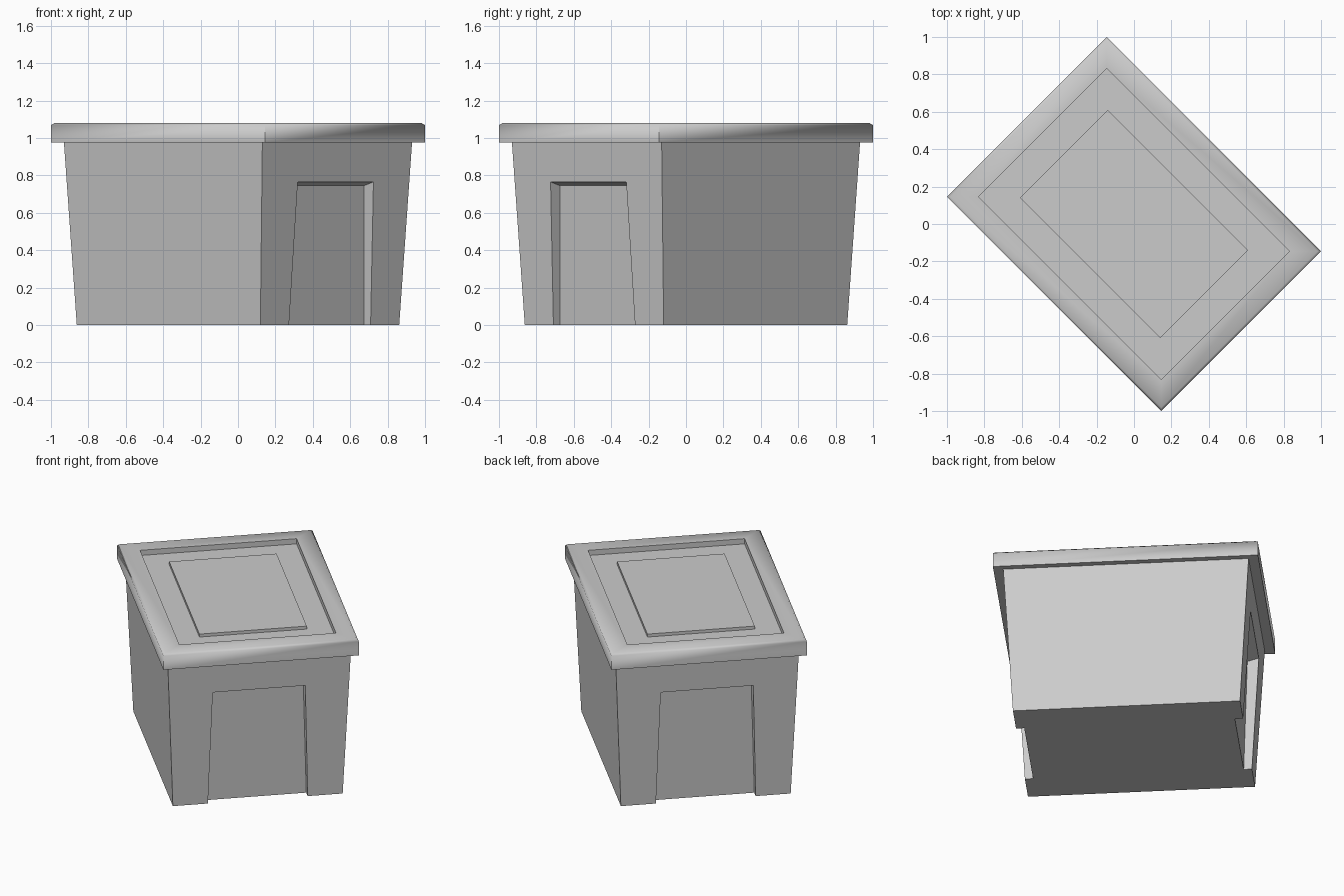
import bpy
import bmesh
import math

if "Cube" in bpy.data.objects:
    bpy.data.objects.remove(bpy.data.objects["Cube"])

TURN = -math.pi / 4  # the bin stands diagonally

grey = bpy.data.materials.new("light_grey")
grey.use_nodes = True
colour = (0.6, 0.6, 0.6, 1)
grey.diffuse_color = colour
grey.node_tree.nodes["Principled BSDF"].inputs["Base Color"].default_value = colour


def loft(name, rings):
    """Skin a stack of four-cornered rings and cap both ends."""
    bm = bmesh.new()
    loops = [[bm.verts.new(p) for p in ring] for ring in rings]
    for a, b in zip(loops, loops[1:]):
        for i in range(4):
            j = (i + 1) % 4
            bm.faces.new((a[i], a[j], b[j], b[i]))
    bm.faces.new(loops[0][::-1])
    bm.faces.new(loops[-1])
    bmesh.ops.recalc_face_normals(bm, faces=bm.faces)
    mesh = bpy.data.meshes.new(name)
    bm.to_mesh(mesh)
    bm.free()
    mesh.materials.append(grey)
    obj = bpy.data.objects.new(name, mesh)
    obj.rotation_euler.z = TURN
    bpy.context.collection.objects.link(obj)
    return obj


def rect(u, v, z):
    return [(-u, -v, z), (u, -v, z), (u, v, z), (-u, v, z)]


# Tapered body
body = loft("body", [rect(0.694, 0.525, 0), rect(0.75, 0.566, 0.975)])

# Sloping panel recess in each end wall
cutters = []
for name, side in (("front_recess", 1), ("back_recess", -1)):
    def section(inner, outer, half, z_in, z_out):
        return [(side * inner, -half, z_in), (side * outer, -half, z_out),
                (side * outer, half, z_out), (side * inner, half, z_in)]

    cutter = loft(name, [section(0.642, 0.79, 0.31, -0.05, -0.05),
                         section(0.668, 0.808, 0.286, 0.745, 0.785)])
    cutter.hide_render = True
    cut = body.modifiers.new(name, "BOOLEAN")
    cut.operation = "DIFFERENCE"
    cut.solver = "EXACT"
    cut.object = cutter
    cutters.append(cutter)

bpy.context.view_layer.update()
evaluated = body.evaluated_get(bpy.context.evaluated_depsgraph_get())
cut_mesh = bpy.data.meshes.new_from_object(evaluated)
body.modifiers.clear()
body.data = cut_mesh
for cutter in cutters:
    bpy.data.objects.remove(cutter)

# Lid with bevelled rim, sunken channel and raised centre panel
lid = loft("lid", [
    rect(0.81, 0.604, 0.975),
    rect(0.81, 0.604, 1.068),
    rect(0.797, 0.591, 1.08),
    rect(0.69, 0.484, 1.08),
    rect(0.69, 0.484, 1.045),
    rect(0.53, 0.332, 1.045),
    rect(0.53, 0.332, 1.065),
])
bpy.ops.object.select_all(action="DESELECT")
lid.select_set(True)
bpy.context.view_layer.objects.active = lid
bpy.ops.object.shade_smooth_by_angle(angle=math.radians(60))
